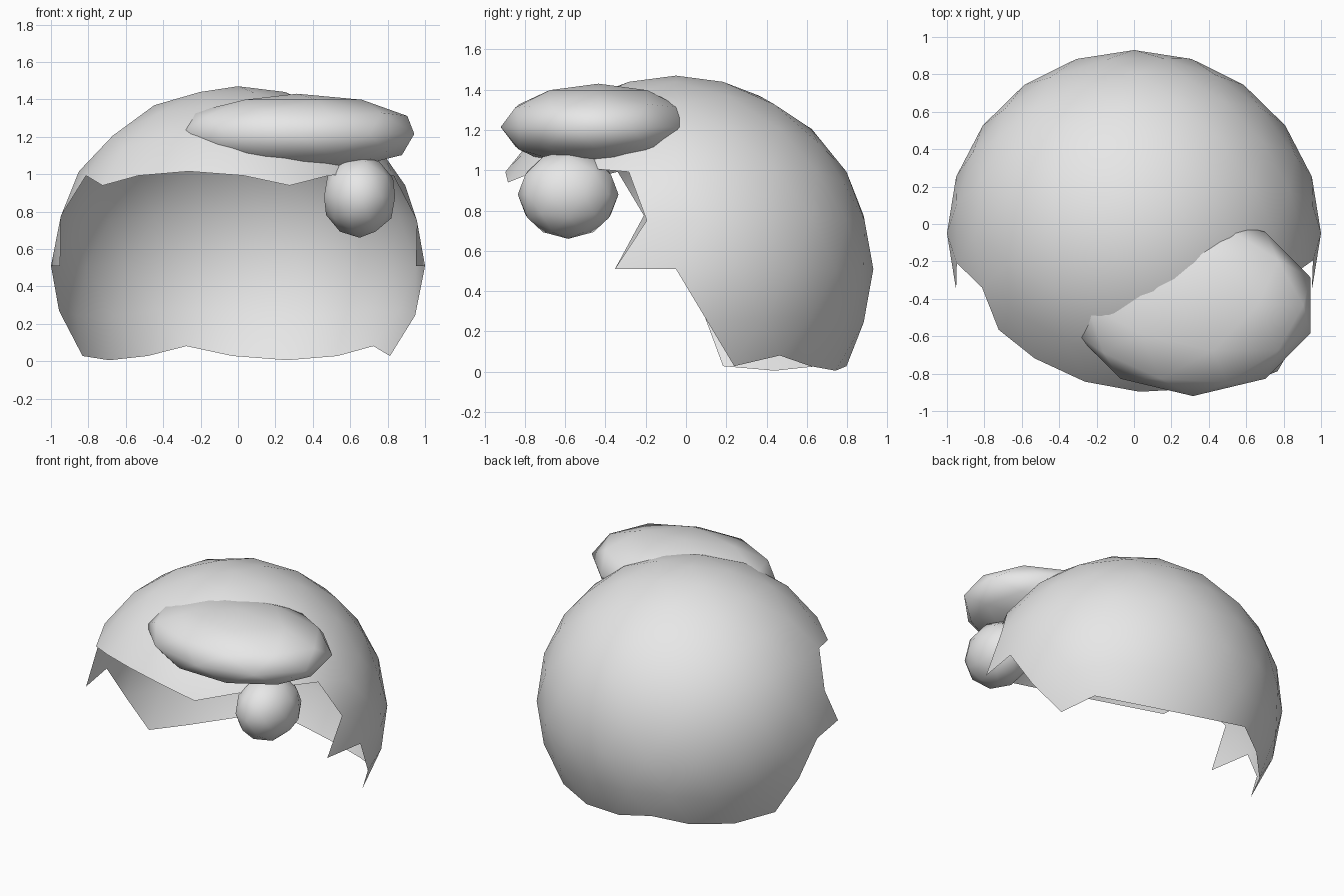
import bpy, bmesh, math

if "Cube" in bpy.data.objects:
    bpy.data.objects.remove(bpy.data.objects["Cube"])

grey = bpy.data.materials.new("light grey")
grey.diffuse_color = (0.8, 0.8, 0.8, 1)
grey.use_nodes = True
grey.node_tree.nodes["Principled BSDF"].inputs["Base Color"].default_value = grey.diffuse_color


def ellipsoid(name, center, radii, subdivisions, cut=None):
    """Stretched icosphere; faces whose unit-sphere centre satisfies cut are removed."""
    bm = bmesh.new()
    bmesh.ops.create_icosphere(bm, subdivisions=subdivisions, radius=1)
    if cut:
        gone = [f for f in bm.faces if cut(f.calc_center_median())]
        bmesh.ops.delete(bm, geom=gone, context='FACES')
    for v in bm.verts:
        v.co = [c + r * p for c, r, p in zip(center, radii, v.co)]
    for f in bm.faces:
        f.smooth = True
    mesh = bpy.data.meshes.new(name)
    bm.to_mesh(mesh)
    bm.free()
    mesh.materials.append(grey)
    obj = bpy.data.objects.new(name, mesh)
    bpy.context.collection.objects.link(obj)
    return obj


def face_opening(p):
    """True for the faces left open around the face and neck."""
    if p.z > 0.49:
        return False
    if p.z < -0.49:
        return True
    azimuth = math.degrees(math.atan2(p.y, abs(p.x)))
    # the hairline steps backwards below the temples
    limit = -13.5 if p.z > 0 else 4.5 if p.z > -0.25 else 13.5
    # row boundary follows the zigzag of the triangles
    return azimuth < limit


# Open cap of hair
ellipsoid("hair_cap", (0, -0.05, 0.51), (1.0, 0.98, 0.96), 3, face_opening)
# Swept fringe on the forehead
ellipsoid("fringe", (0.315, -0.435, 1.215), (0.66, 0.485, 0.215), 2)
# Small lock hanging under the fringe
ellipsoid("side_lock", (0.65, -0.585, 0.88), (0.2, 0.25, 0.22), 2)
